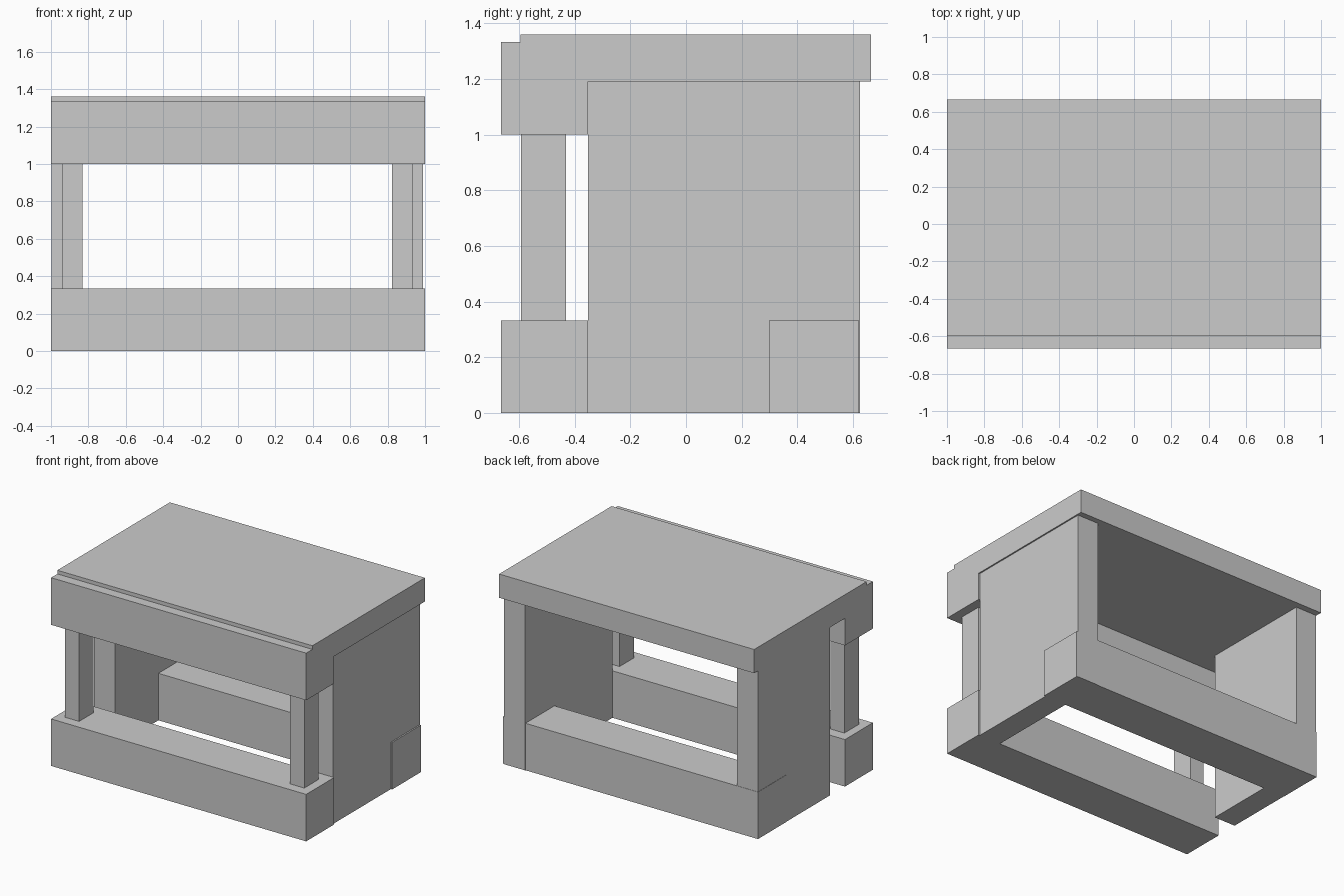
import bpy

if "Cube" in bpy.data.objects:
    bpy.data.objects.remove(bpy.data.objects["Cube"])


def box(name, x, y, z):
    """Box from (min, max) ranges on each axis."""
    bpy.ops.mesh.primitive_cube_add(size=1, location=[sum(r) / 2 for r in (x, y, z)])
    ob = bpy.context.object
    ob.name = name
    ob.scale = [r[1] - r[0] for r in (x, y, z)]
    bpy.ops.object.transform_apply(location=False, rotation=False, scale=True)
    return ob


FULL = (-1, 1)
FRONT = (-0.665, -0.352)
BEAM_H = 0.333

# Front beams, low and high, and the low back beam
box("front_lower_beam", FULL, FRONT, (0, BEAM_H))
box("front_upper_beam", FULL, FRONT, (1.0, 1.334))
box("back_lower_beam", FULL, (0.298, 0.622), (0, BEAM_H))

# Top slab overhanging the back
box("top_slab", FULL, (-0.595, 0.665), (1.192, 1.36))

# Side panels: the left one is shorter, leaving a gap behind the front beams
box("right_panel", (0.823, 0.99), (-0.352, 0.625), (0, 1.192))
box("left_panel", (-0.998, -0.833), (-0.19, 0.62), (0, 1.192))

# Front posts between the beams
for name, x in (("left_post", (-0.94, -0.831)), ("right_post", (0.823, 0.935))):
    box(name, x, (-0.593, -0.431), (BEAM_H, 1.0))
